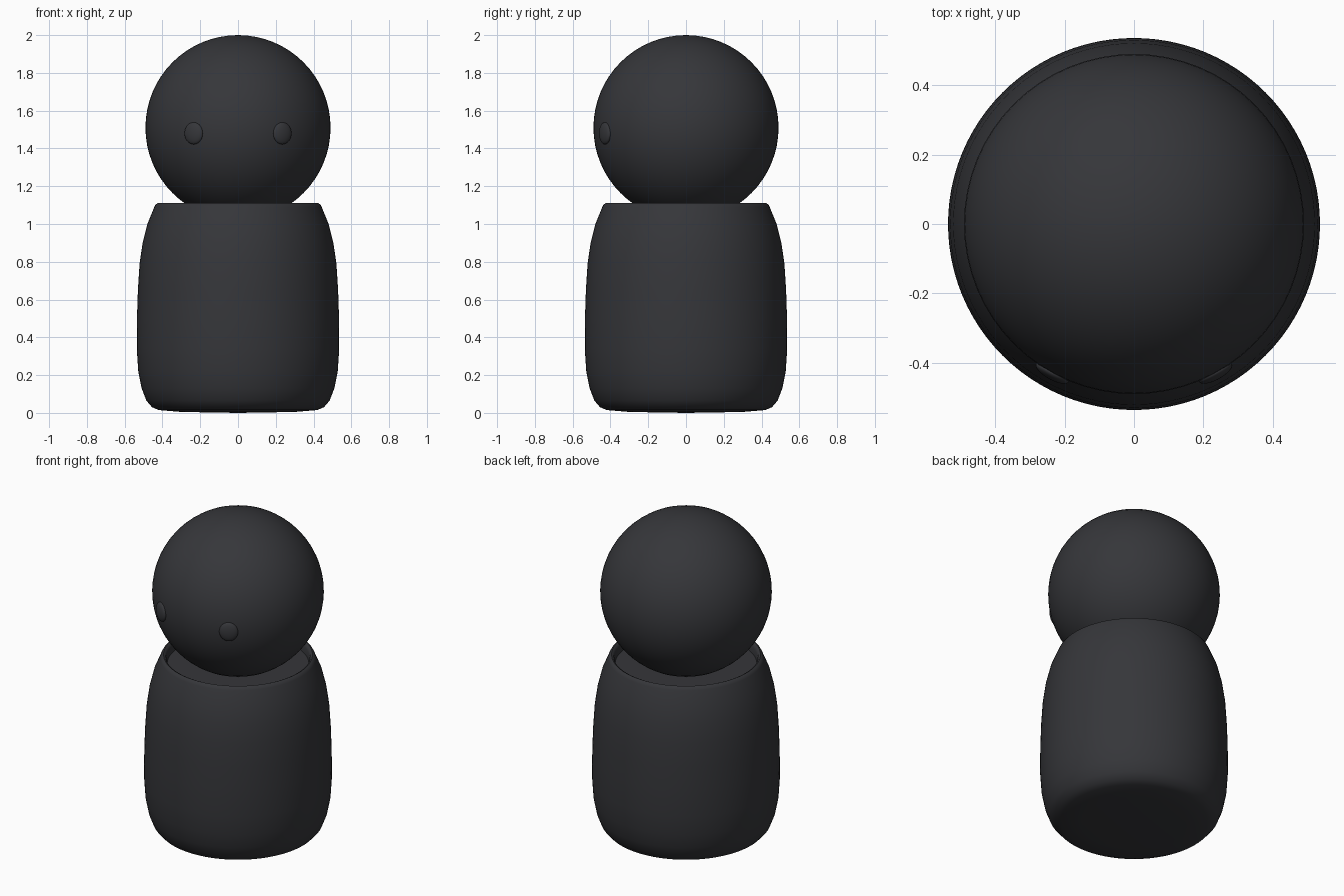
import bpy, bmesh, math
from mathutils import Matrix, Vector

cube = bpy.data.objects.get("Cube")
if cube:
    bpy.data.objects.remove(cube, do_unlink=True)

# One dark charcoal colour
charcoal = bpy.data.materials.new("charcoal")
charcoal.use_nodes = True
colour = (0.036, 0.037, 0.042, 1)
charcoal.diffuse_color = colour
bsdf = charcoal.node_tree.nodes["Principled BSDF"]
bsdf.inputs["Base Color"].default_value = colour
bsdf.inputs["Roughness"].default_value = 0.6


def finish(name, bm, angle):
    mesh = bpy.data.meshes.new(name)
    bmesh.ops.recalc_face_normals(bm, faces=bm.faces)
    bm.to_mesh(mesh)
    bm.free()
    mesh.materials.append(charcoal)
    obj = bpy.data.objects.new(name, mesh)
    bpy.context.collection.objects.link(obj)
    bpy.ops.object.select_all(action="DESELECT")
    obj.select_set(True)
    bpy.context.view_layer.objects.active = obj
    bpy.ops.object.shade_smooth_by_angle(angle=math.radians(angle))
    return obj


def ball(name, centre, size, turn=0.0):
    bm = bmesh.new()
    place = (Matrix.Translation(centre) @ Matrix.Rotation(turn, 4, "Z")
             @ Matrix.Diagonal((*size, 1)))
    bmesh.ops.create_uvsphere(bm, u_segments=64, v_segments=32, radius=1, matrix=place)
    return finish(name, bm, 60)


def lathe(name, profile, steps=96):
    bm = bmesh.new()
    verts = [bm.verts.new((r, 0, z)) for r, z in profile]
    edges = [bm.edges.new(pair) for pair in zip(verts, verts[1:])]
    bmesh.ops.spin(bm, geom=verts + edges, axis=(0, 0, 1), cent=(0, 0, 0),
                   angle=math.tau, steps=steps)
    bmesh.ops.remove_doubles(bm, verts=bm.verts, dist=0.0005)
    return finish(name, bm, 50)


# Body: rounded base, tapering shoulders, rolled rim and recessed top
lathe("body", [
    (0, 0), (0.3, 0.005), (0.42, 0.015), (0.455, 0.03), (0.485, 0.065),
    (0.51, 0.13), (0.528, 0.22), (0.536, 0.34), (0.535, 0.5), (0.53, 0.65),
    (0.521, 0.79), (0.505, 0.9), (0.48, 1.0), (0.443, 1.09), (0.436, 1.104),
    (0.425, 1.11), (0.415, 1.105), (0.408, 1.09), (0.405, 1.05), (0, 1.05)])

# Head
head_centre = Vector((0, 0, 1.51))
ball("head", head_centre, (0.49, 0.49, 0.49))

# Eyes: flattened buttons lying on the head
for side, name in ((-1, "right_eye"), (1, "left_eye")):
    turn = side * math.radians(28.7)
    spot = Vector((0.489 * math.sin(turn), -0.489 * math.cos(turn), 1.48))
    ball(name, spot, (0.054, 0.02, 0.058), turn)
